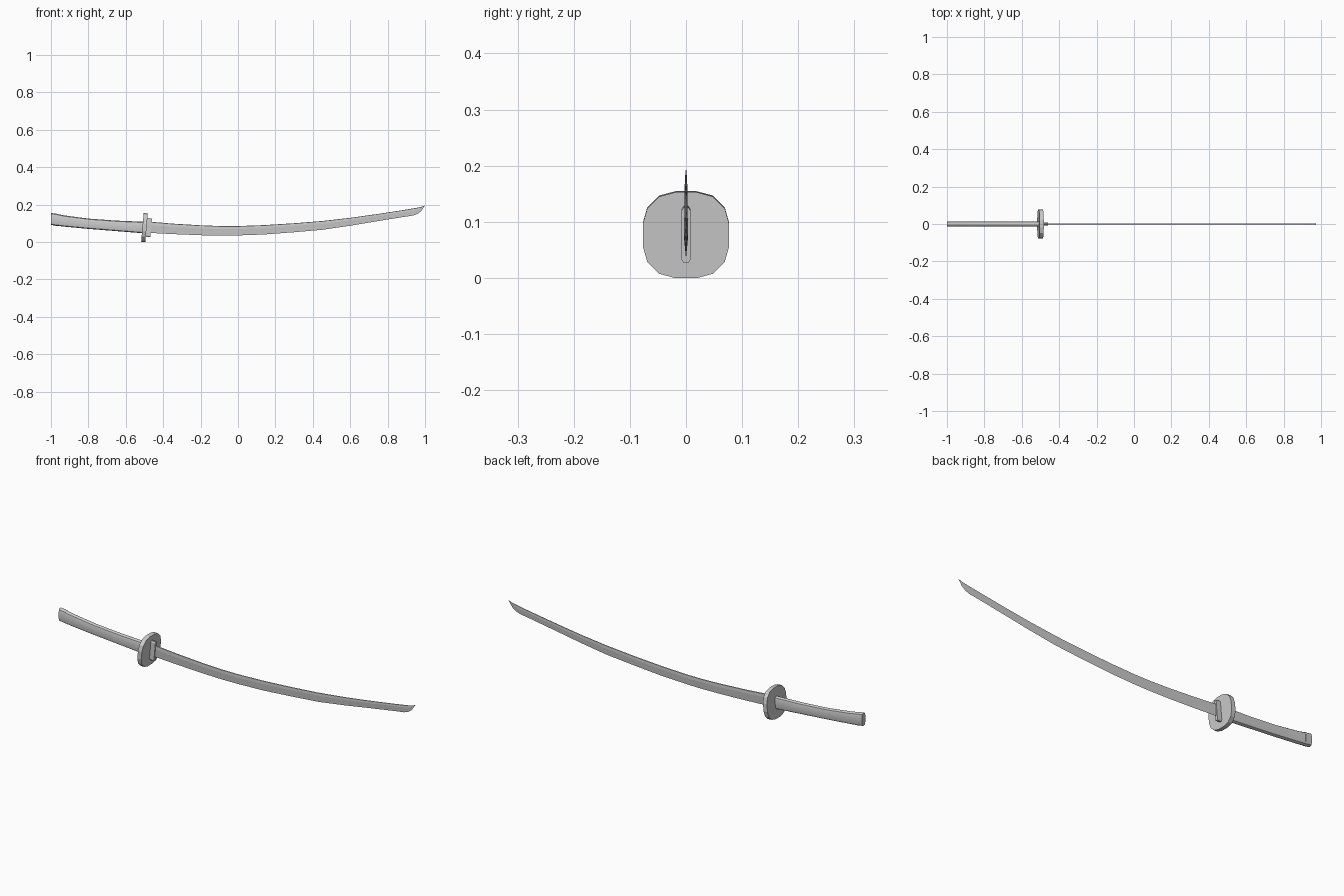
import bpy, bmesh, math
from mathutils import Vector, Matrix

if "Cube" in bpy.data.objects:
    bpy.data.objects.remove(bpy.data.objects["Cube"])


def make_object(name, bm):
    bmesh.ops.recalc_face_normals(bm, faces=bm.faces)
    mesh = bpy.data.meshes.new(name)
    bm.to_mesh(mesh)
    bm.free()
    ob = bpy.data.objects.new(name, mesh)
    bpy.context.collection.objects.link(ob)
    return ob


def loft(name, rings):
    """Skin a list of equally sized vertex rings and cap both ends."""
    bm = bmesh.new()
    loops = [[bm.verts.new(p) for p in ring] for ring in rings]
    n = len(loops[0])
    for a, b in zip(loops, loops[1:]):
        for i in range(n):
            j = (i + 1) % n
            bm.faces.new((a[i], a[j], b[j], b[i]))
    bm.faces.new(loops[0])
    bm.faces.new(loops[-1])
    return make_object(name, bm)


def section(x, bottom, top, half, shape):
    """Place a unit outline (u across, v from 0 bottom to 1 top) at x."""
    return [(x, u * half, bottom + v * (top - bottom)) for u, v in shape]


def mirrored(half_shape):
    return half_shape + [(-u, v) for u, v in reversed(half_shape)]


# Blade: flat spine, ridge line, sharp lower edge
blade_shape = [(0, 0), (.9, .68), (.75, .97), (0, 1), (-.75, .97), (-.9, .68)]
blade_stations = [
    (-.50, .050, .111, .0042), (-.35, .042, .098, .0040),
    (-.20, .036, .089, .0038), (-.09, .034, .085, .0037),
    (.00, .035, .085, .0036), (.14, .040, .090, .0035),
    (.30, .052, .100, .0034), (.45, .065, .112, .0033),
    (.60, .087, .129, .0031), (.75, .112, .150, .0029),
    (.88, .133, .170, .0027), (.935, .141, .179, .0025),
    (.958, .149, .183, .0020), (.978, .164, .187, .0013),
    (.998, .1935, .1945, .0003)]
loft("blade", [section(*s, blade_shape) for s in blade_stations])

# Handle: slim oval grip curving up to the butt
grip_shape = mirrored([(.35, 0), (.8, .07), (1, .25), (1, .75), (.8, .93), (.35, 1)])
grip_stations = [
    (-.965, .086, .149, .0135), (-.93, .082, .142, .013),
    (-.80, .070, .125, .0125), (-.65, .058, .114, .0125),
    (-.50, .046, .108, .013)]
handle = loft("handle", [section(*s, grip_shape) for s in grip_stations])

# End cap on the handle
cap = loft("end_cap", [section(*s, grip_shape) for s in
                       [(-1.0, .091, .155, .0135), (-.965, .085, .150, .0142)]])

# Guard and collars stand square to the handle axis
TILT = Matrix.Rotation(math.radians(5), 4, 'Y')


def plate(name, outline, centre, thickness, bevel=0):
    rings = []
    steps = [(-.5, bevel), (-.5 + .25 * bool(bevel), 0),
             (.5 - .25 * bool(bevel), 0), (.5, bevel)] if bevel else [(-.5, 0), (.5, 0)]
    for t, inset in steps:
        rings.append([Vector(centre) + TILT @ Vector((t * thickness, y * (1 - inset), z * (1 - inset)))
                      for y, z in outline])
    return loft(name, rings)


quarter = [(.018, .077), (.048, .069), (.069, .048), (.077, .020)]
right = quarter + [(y, -z) for y, z in reversed(quarter)]
guard_outline = right + [(-y, -z) for y, z in right]
plate("guard", guard_outline, (-.50, 0, .077), .022)

# Blade collar in front of the guard
collar_outline = [(.004, .050), (.008, .044), (.008, -.044), (.004, -.050),
                  (-.004, -.050), (-.008, -.044), (-.008, .044), (-.004, .050)]
plate("blade_collar", collar_outline, (-.477, 0, .077), .026)

# Smooth the grip parts, keep the rest faceted
for ob in (handle, cap):
    bpy.ops.object.select_all(action='DESELECT')
    ob.select_set(True)
    bpy.context.view_layer.objects.active = ob
    bpy.ops.object.shade_smooth_by_angle(angle=math.radians(40))
